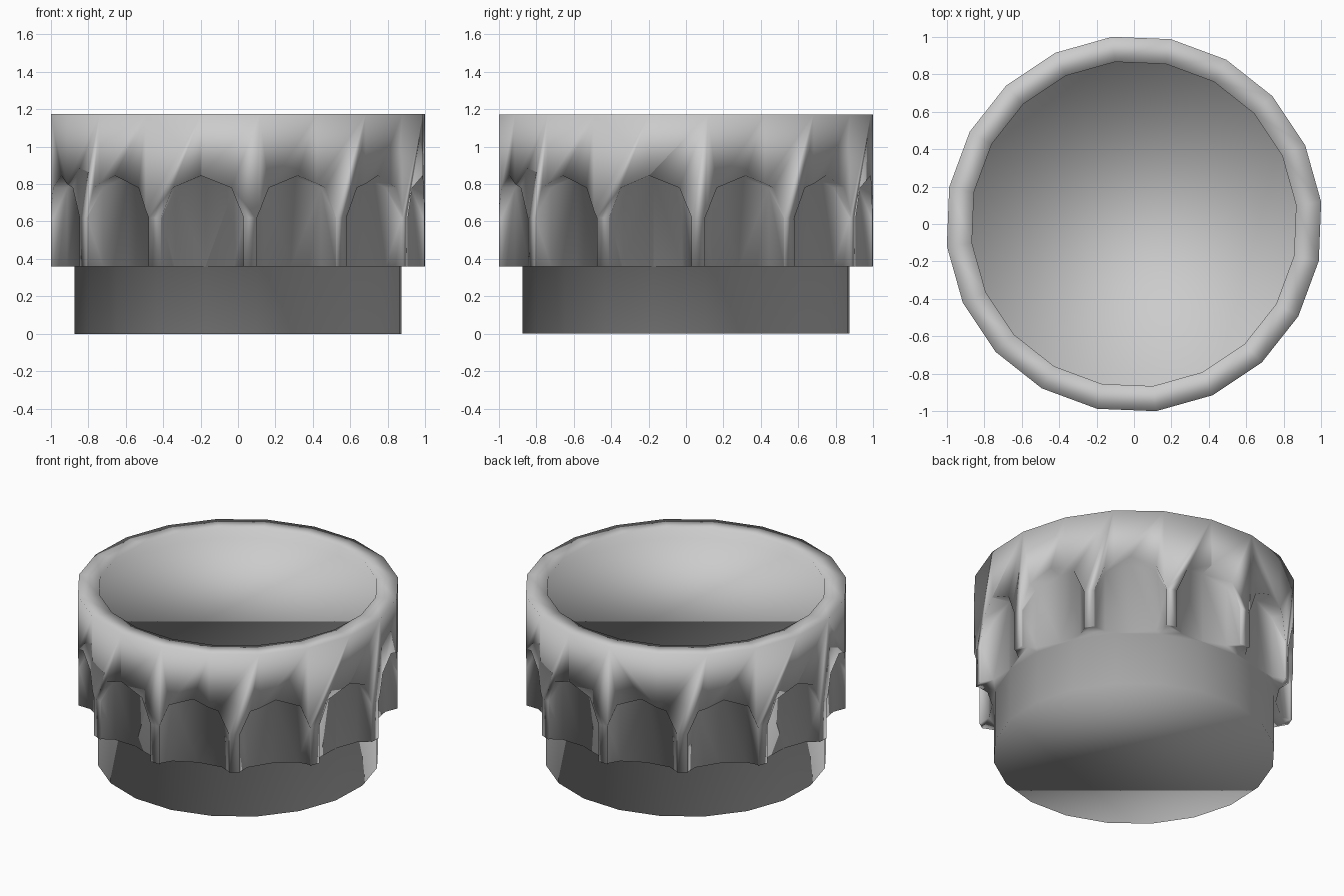
import bpy
import bmesh
from math import cos, sin, pi, radians
from mathutils import Matrix

cube = bpy.data.objects.get("Cube")
if cube:
    bpy.data.objects.remove(cube, do_unlink=True)

SIDES, ARCHES = 20, 12
OUTER, BASE, MOUTH = 1.007, 0.881, 0.872
SKIRT, RIM, FLOOR = 0.36, 1.173, 1.105
START_ANGLE = radians(6.7)

grey = bpy.data.materials.new("plain_grey")
grey.use_nodes = True
grey.diffuse_color = (0.6, 0.6, 0.6, 1)
grey.node_tree.nodes["Principled BSDF"].inputs["Base Color"].default_value = (0.6, 0.6, 0.6, 1)


def make_object(name, bm):
    bmesh.ops.recalc_face_normals(bm, faces=bm.faces)
    mesh = bpy.data.meshes.new(name)
    bm.to_mesh(mesh)
    bm.free()
    mesh.materials.append(grey)
    obj = bpy.data.objects.new(name, mesh)
    bpy.context.collection.objects.link(obj)
    return obj


# Cap body: stepped round profile closed by a base and a sunken top
bm = bmesh.new()
profile = [(BASE, 0), (BASE, SKIRT), (OUTER, SKIRT), (OUTER, RIM), (MOUTH, RIM), (MOUTH, FLOOR)]
rings = []
for r, z in profile:
    angles = [START_ANGLE + 2 * pi * i / SIDES for i in range(SIDES)]
    rings.append([bm.verts.new((r * cos(a), r * sin(a), z)) for a in angles])
for low, high in zip(rings, rings[1:]):
    for i in range(SIDES):
        j = (i + 1) % SIDES
        bm.faces.new((low[i], low[j], high[j], high[i]))
bm.faces.new(rings[0])
bm.faces.new(rings[-1])
body = make_object("fluted_cap", bm)

# Scooped arch cutters: columns of (offset, back radius, top height)
columns = [(-0.225, 0.965, 0.62), (-0.16, 0.91, 0.78), (0, 0.885, 0.845),
           (0.16, 0.91, 0.78), (0.225, 0.965, 0.62)]
bm = bmesh.new()
for n in range(ARCHES):
    turn = Matrix.Rotation(radians(18.7) + 2 * pi * n / ARCHES, 4, "Z")
    loops = []
    for y, back, top in columns:
        corners = [(back, SKIRT - 0.05), (back, top), (1.2, top), (1.2, SKIRT - 0.05)]
        loops.append([bm.verts.new(turn @ Matrix.Translation((x, y, z)).translation)
                      for x, z in corners])
    for a, b in zip(loops, loops[1:]):
        for i in range(4):
            j = (i + 1) % 4
            bm.faces.new((a[i], a[j], b[j], b[i]))
    bm.faces.new(loops[0])
    bm.faces.new(loops[-1])
cutter = make_object("arch_cutter", bm)
cutter.hide_render = True

# Cut the grip recesses and smooth the whole surface
cut = body.modifiers.new("grip_recesses", "BOOLEAN")
cut.operation = "DIFFERENCE"
cut.solver = "EXACT"
cut.object = cutter
bpy.ops.object.select_all(action="DESELECT")
body.select_set(True)
bpy.context.view_layer.objects.active = body
bpy.ops.object.modifier_apply(modifier=cut.name)
bpy.data.objects.remove(cutter, do_unlink=True)
bpy.ops.object.shade_smooth()
